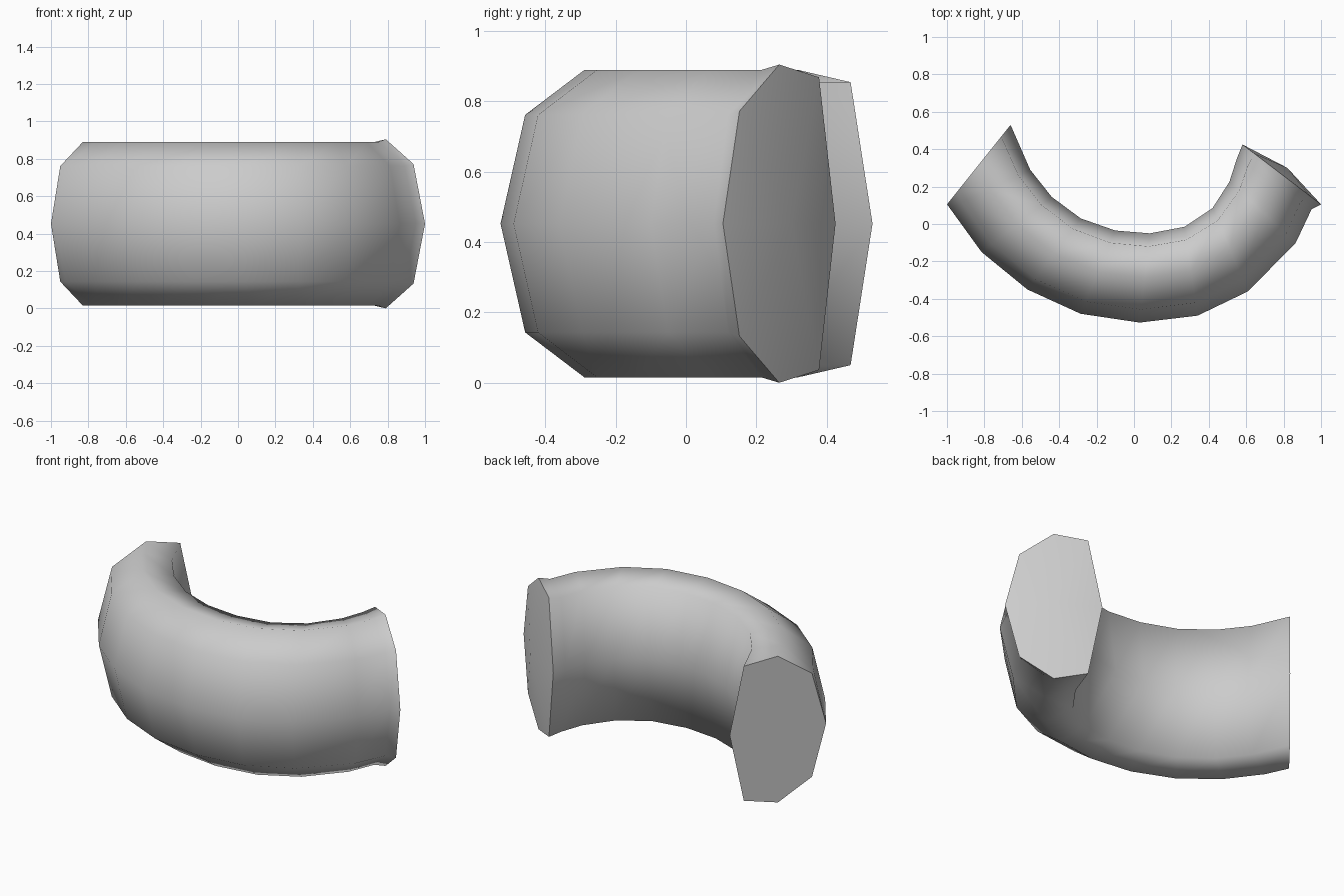
import bpy, bmesh
from math import sqrt

if "Cube" in bpy.data.objects:
    bpy.data.objects.remove(bpy.data.objects["Cube"])

# Each station of the bend: outer (x, y), inner (x, y), half height
ZC = 0.452
RINGS = [
    ((-1.0, .105), (-.66, .53), .437),
    ((-.985, .085), (-.555, .29), .437),
    ((-.815, -.15), (-.44, .145), .437),
    ((-.57, -.35), (-.285, .03), .437),
    ((-.285, -.48), (-.10, -.035), .437),
    ((.03, -.527), (.085, -.05), .437),
    ((.34, -.49), (.27, -.015), .437),
    ((.61, -.36), (.42, .085), .437),
    ((.865, -.10), (.51, .225), .437),
    ((.95, .08), (.55, .35), .437),
    ((1.0, .105), (.58, .425), .452),
]

# Eight-sided section: (position outer -1 .. inner +1, height), squarer on the inside
D = 1 / sqrt(2)
SECTION = [(-1, 0), (-D, D), (0, 1), (D, .92), (1, 0), (D, -.92), (0, -1), (-D, -D)]

bm = bmesh.new()
loops = []
for (ox, oy), (ix, iy), h in RINGS:
    loop = []
    for u, v in SECTION:
        t = (u + 1) / 2
        loop.append(bm.verts.new((ox + (ix - ox) * t, oy + (iy - oy) * t, ZC + h * v)))
    loops.append(loop)

# Tube wall
n = len(SECTION)
for a, b in zip(loops, loops[1:]):
    for i in range(n):
        j = (i + 1) % n
        bm.faces.new((a[i], a[j], b[j], b[i]))

# Flat left cap, slightly domed right cap
bm.faces.new(loops[0])
tip = bm.verts.new((.82, .30, ZC))
end = loops[-1]
for i in range(n):
    bm.faces.new((end[i], end[(i + 1) % n], tip))

bmesh.ops.recalc_face_normals(bm, faces=bm.faces[:])
for f in bm.faces:
    f.smooth = True
# Crisp rims around both caps
for loop in (loops[0], loops[-1]):
    for i in range(n):
        bm.edges.get((loop[i], loop[(i + 1) % n])).smooth = False

mesh = bpy.data.meshes.new("curved_tube")
bm.to_mesh(mesh)
bm.free()
bpy.context.collection.objects.link(bpy.data.objects.new("curved_tube", mesh))
